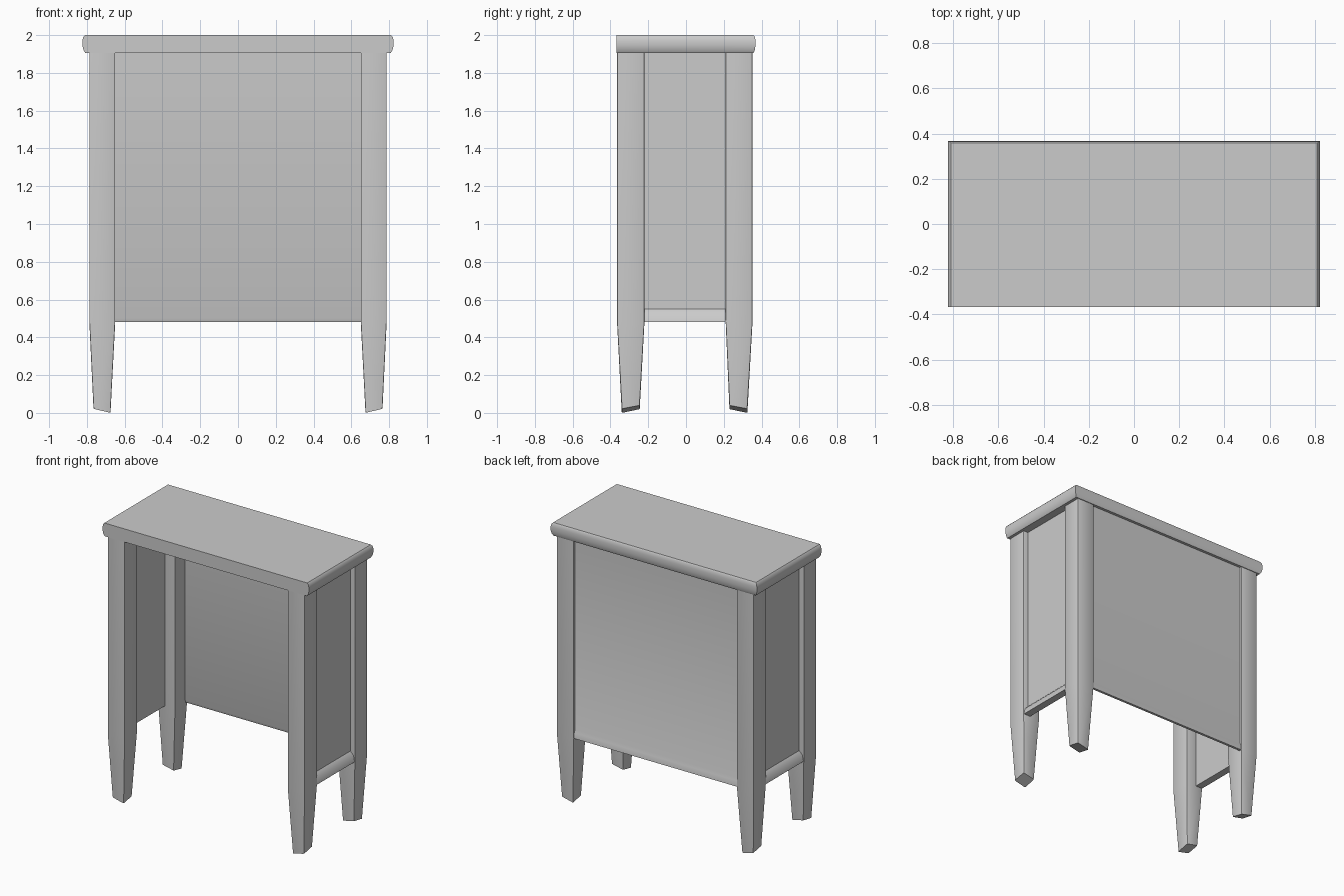
import bpy, bmesh

if "Cube" in bpy.data.objects:
    bpy.data.objects.remove(bpy.data.objects["Cube"])


def make_object(name, rings, smooth=False, bevel=0.0):
    """Skin a stack of equal-length vertex rings and cap both ends."""
    bm = bmesh.new()
    rows = [[bm.verts.new(p) for p in ring] for ring in rings]
    n = len(rows[0])
    for a, b in zip(rows, rows[1:]):
        for i in range(n):
            j = (i + 1) % n
            bm.faces.new((a[i], a[j], b[j], b[i]))
    bm.faces.new(rows[0])
    bm.faces.new(rows[-1])
    bmesh.ops.recalc_face_normals(bm, faces=bm.faces[:])
    if bevel:
        upright = [e for e in bm.edges
                   if abs(e.verts[0].co.z - e.verts[1].co.z) > 0.3]
        bmesh.ops.bevel(bm, geom=upright, offset=bevel, segments=2,
                        profile=0.5, affect='EDGES')
    mesh = bpy.data.meshes.new(name)
    bm.to_mesh(mesh)
    bm.free()
    obj = bpy.data.objects.new(name, mesh)
    bpy.context.collection.objects.link(obj)
    if smooth:
        bpy.ops.object.select_all(action='DESELECT')
        obj.select_set(True)
        bpy.context.view_layer.objects.active = obj
        bpy.ops.object.shade_smooth_by_angle(angle=0.7)
    return obj


def rect(x0, x1, y0, y1, z):
    """Rectangle ring; z is one height or one height per corner."""
    zs = z if isinstance(z, tuple) else (z,) * 4
    return [(x0, y0, zs[0]), (x1, y0, zs[1]), (x1, y1, zs[2]), (x0, y1, zs[3])]


# Legs: straight posts, tapered below the panels, feet cut at a slant
for sx, side in ((-1, "left"), (1, "right")):
    for sy, end in ((-1, "front"), (1, "back")):
        y_in, y_out = (0.22, 0.365) if sy < 0 else (0.21, 0.352)
        f_in, f_out = (0.245, 0.34) if sy < 0 else (0.23, 0.325)
        foot = rect(sx * 0.675, sx * 0.765, sy * f_in, sy * f_out,
                    (0.02, 0.04, 0.022, 0.0))
        knee = rect(sx * 0.65, sx * 0.787, sy * y_in, sy * y_out, 0.48)
        top = rect(sx * 0.65, sx * 0.787, sy * y_in, sy * y_out, 1.91)
        make_object(f"{end}_{side}_leg", [foot, knee, top], True, 0.006)

# Side panels: set back between the legs, with a sloping lip at the bottom
for sx, side in ((-1, "left"), (1, "right")):
    profile = [(0.73, 1.91), (0.75, 1.91), (0.75, 0.55),
               (0.775, 0.525), (0.784, 0.48), (0.73, 0.48)]
    make_object(f"{side}_panel",
                [[(sx * x, y, z) for x, z in profile] for y in (-0.23, 0.22)],
                True)

# Back panel: nearly flush with the legs, same lip
profile = [(0.325, 1.91), (0.337, 1.91), (0.337, 0.54),
           (0.346, 0.52), (0.35, 0.48), (0.332, 0.48), (0.325, 0.50)]
make_object("back_panel",
            [[(x, y, z) for y, z in profile] for x in (-0.66, 0.66)], True)

# Top: flat front, rounded moulding on the sides and back
edge = [(0.808, 0.357, 1.905), (0.818, 0.364, 1.92), (0.824, 0.368, 1.945),
        (0.824, 0.368, 1.97), (0.819, 0.365, 1.99), (0.810, 0.358, 2.0)]
make_object("top", [rect(-w, w, -0.368, d, z) for w, d, z in edge], True)
